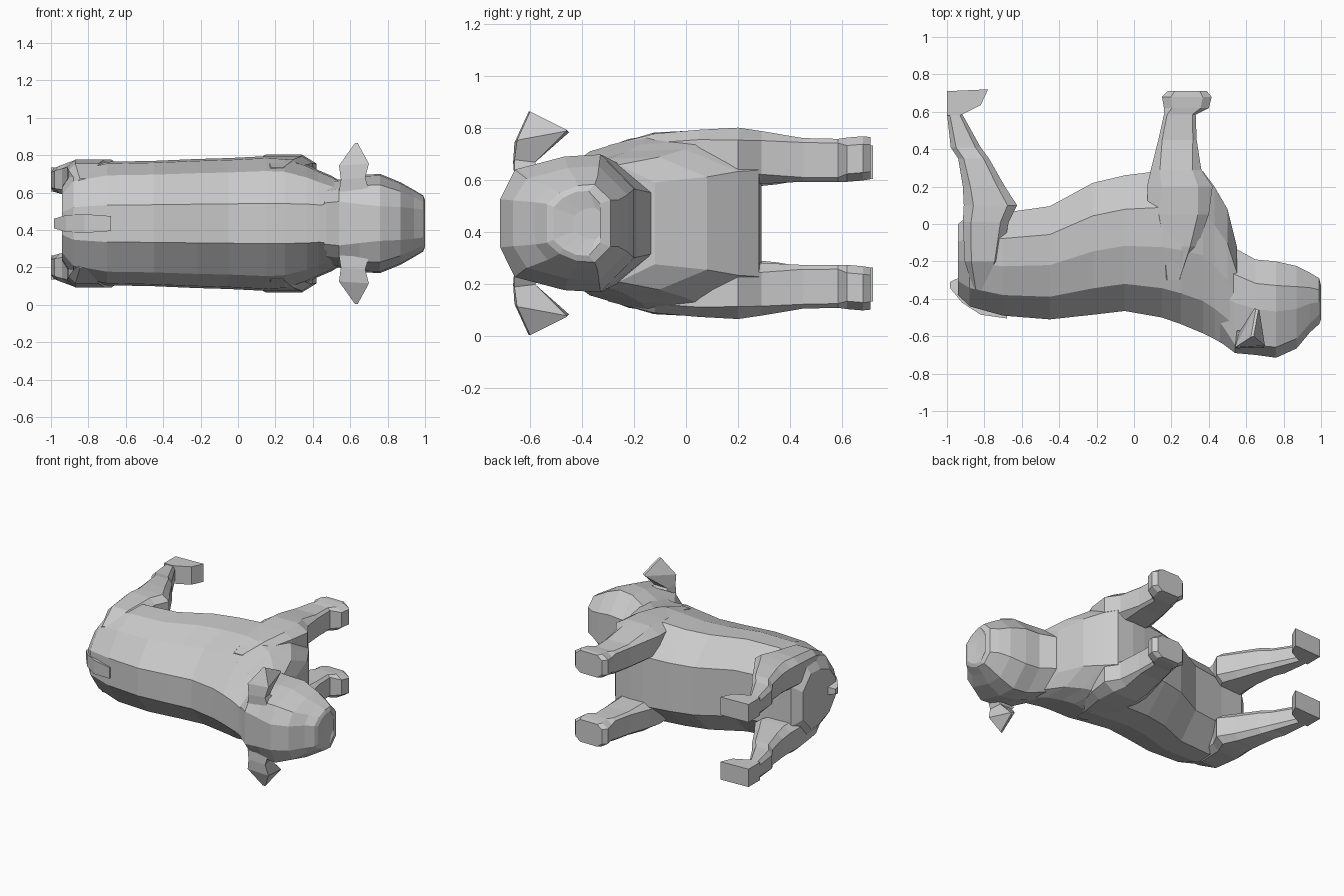
import bpy, bmesh

ZC = 0.435  # mirror plane of the animal, which lies on its side


def loft(name, rings, mirrored=False):
    """Skin a list of equal-length point rings and cap both ends."""
    bm = bmesh.new()
    for sign in ((1, -1) if mirrored else (1,)):
        rows = [[bm.verts.new((x, y, ZC + sign * z)) for x, y, z in r] for r in rings]
        n = len(rows[0])
        for a, b in zip(rows, rows[1:]):
            for i in range(n):
                j = (i + 1) % n
                bm.faces.new((a[i], a[j], b[j], b[i]))
        bm.faces.new(rows[0])
        bm.faces.new(rows[-1])
    bmesh.ops.recalc_face_normals(bm, faces=bm.faces[:])
    me = bpy.data.meshes.new(name)
    bm.to_mesh(me)
    bm.free()
    ob = bpy.data.objects.new(name, me)
    bpy.context.collection.objects.link(ob)
    return ob


def trunk_ring(x, yt, yb, w, top=0.3, low=0.5, ts=.2):
    """Ten-sided section: yt = back, yb = belly, w = half width, ts = shoulder depth."""
    half = [(0, top), (ts, max(.78, top + .1)), (.48, .97), (.75, 1), (1, low)]
    pts = [(x, yt + (yb - yt) * t, w * f) for t, f in half]
    return pts + [(px, py, -pz) for px, py, pz in reversed(pts)]


def limb_ring(y, x0, x1, z0, z1, c=0.18):
    """Chamfered rectangle across a leg."""
    dx, dz = (x1 - x0) * c, (z1 - z0) * c
    return [(x0 + dx, y, z0), (x1 - dx, y, z0), (x1, y, z0 + dz), (x1, y, z1 - dz),
            (x1 - dx, y, z1), (x0 + dx, y, z1), (x0, y, z1 - dz), (x0, y, z0 + dz)]


# Body from rump to neck
loft("body", [trunk_ring(*s) for s in (
    (-.94, -.38, .0, .20),
    (-.88, -.44, .05, .29),
    (-.70, -.49, .06, .33),
    (-.45, -.51, .095, .335),
    (-.22, -.485, .22, .345),
    (-.05, -.465, .26, .35),
    (.15, -.50, .285, .36),
    (.25, -.535, .29, .355, .3, .65),
    (.37, -.585, .28, .315, .33, .65),
    (.43, -.615, .20, .285, .35, .7),
    (.50, -.655, .08, .255, .4, .7),
    (.55, -.68, -.12, .225, .5, .7))])

# Head, with flat brow and stepped muzzle
loft("head", [trunk_ring(*s) for s in (
    (.46, -.63, -.10, .22, .5),
    (.54, -.69, -.13, .235, .5, .5, .08),
    (.65, -.70, -.19, .26, .4, .5, .1),
    (.76, -.715, -.20, .265, .35, .5, .11),
    (.87, -.665, -.225, .22, .4, .5, .12),
    (.94, -.58, -.26, .18, .45, .5, .15),
    (.99, -.535, -.29, .15, .5, .6),
    (1.0, -.51, -.33, .125, .5, .6),
    (.99, -.43, -.32, .06, .5, .6))])

# Front legs, tapering into the shoulders
loft("front_legs", [limb_ring(*s) for s in (
    (-.30, .16, .26, .15, .30),
    (-.12, .12, .34, .15, .345),
    (.05, .075, .40, .15, .36),
    (.20, .07, .42, .15, .368, .22),
    (.29, .09, .36, .152, .355),
    (.45, .13, .335, .16, .328, .1),
    (.585, .16, .33, .16, .325, .1),
    (.62, .16, .40, .16, .33),
    (.68, .15, .415, .165, .335),
    (.71, .18, .39, .17, .332))], True)

# Hind legs, with thigh, hock and pointed foot
loft("hind_legs", [limb_ring(*s) for s in (
    (-.35, -.86, -.78, .12, .24),
    (-.20, -.905, -.71, .12, .32),
    (.01, -.915, -.67, .12, .342),
    (.10, -.91, -.625, .125, .342),
    (.20, -.915, -.69, .135, .338),
    (.35, -.94, -.775, .15, .325),
    (.41, -.98, -.82, .16, .31),
    (.59, -1.0, -.92, .17, .295))], True)
loft("hind_feet", [
    [(x, y, z) for x, y in ((-1, .58), (-.93, .58), (-.82, .635), (-.78, .72), (-1, .71))]
    for z in (.17, .30)], True)

# Ears: narrow root, broad drooping tip
loft("ears", [
    [(.54, -.66, .17), (.70, -.66, .18), (.68, -.57, .22), (.55, -.57, .22)],
    [(.55, -.665, .235), (.68, -.66, .245), (.66, -.58, .235), (.56, -.58, .235)],
    [(.54, -.66, .31), (.70, -.65, .32), (.67, -.46, .355), (.645, -.45, .35)],
    [(.625, -.605, .43), (.64, -.60, .43), (.665, -.46, .36), (.65, -.46, .36)]], True)

# Tail
loft("tail", [
    [(x, y0, w), (x, y0, -w), (x, y1, -w * .7), (x, y1, w * .7)] for x, y0, y1, w in (
        (-.68, -.505, -.40, .04), (-.82, -.485, -.34, .05),
        (-.92, -.42, -.28, .045), (-.985, -.34, -.31, .025))])
